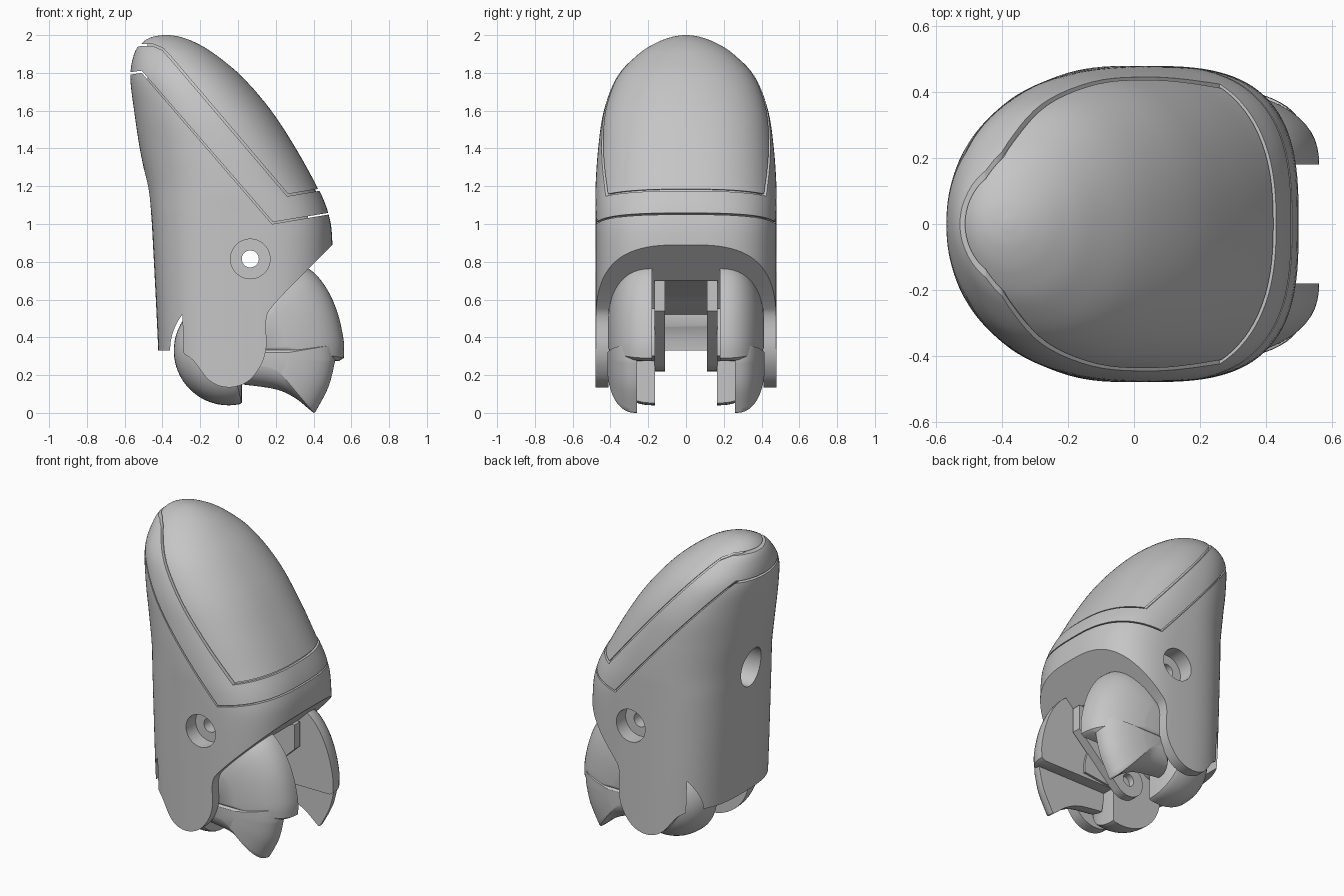
import bpy, bmesh, math
from mathutils import Vector

if "Cube" in bpy.data.objects:
    bpy.data.objects.remove(bpy.data.objects["Cube"])

GREY = (0.56, 0.56, 0.56, 1)
mat = bpy.data.materials.new("plain grey")
mat.use_nodes = True
mat.diffuse_color = GREY
mat.node_tree.nodes["Principled BSDF"].inputs["Base Color"].default_value = GREY
mat.node_tree.nodes["Principled BSDF"].inputs["Roughness"].default_value = 0.6


def smooth_path(points, steps=5):
    """Catmull-Rom through points of any dimension."""
    out = []
    for i in range(len(points) - 1):
        p0, p1 = points[max(i - 1, 0)], points[i]
        p2, p3 = points[i + 1], points[min(i + 2, len(points) - 1)]
        for s in range(steps):
            t = s / steps
            out.append(tuple(
                0.5 * (2 * b + (c - a) * t + (2 * a - 5 * b + 4 * c - d) * t * t
                       + (3 * b - a - 3 * c + d) * t ** 3)
                for a, b, c, d in zip(p0, p1, p2, p3)))
    return out + [tuple(points[-1])]


def skin(name, rings):
    """Closed solid through a list of equal-length rings."""
    bm = bmesh.new()
    loops = [[bm.verts.new(p) for p in r] for r in rings]
    n = len(loops[0])
    for a, b in zip(loops, loops[1:]):
        for i in range(n):
            j = (i + 1) % n
            bm.faces.new((a[i], a[j], b[j], b[i]))
    bm.faces.new(loops[0])
    bm.faces.new(loops[-1])
    bmesh.ops.recalc_face_normals(bm, faces=bm.faces)
    me = bpy.data.meshes.new(name)
    bm.to_mesh(me)
    bm.free()
    ob = bpy.data.objects.new(name, me)
    bpy.context.collection.objects.link(ob)
    me.materials.append(mat)
    return ob


def extrude(name, profile, y0, y1):
    """Side profile (x, z) extruded along y."""
    return skin(name, [[(x, y, z) for x, z in profile] for y in (y0, y1)])


def dome(name, profile, centre, y0, y1, side):
    """Side profile that shrinks toward its centre in a rounded way as y grows."""
    rings = []
    for k in range(15):
        t = 0.97 * math.sin(k / 14 * math.pi / 2)
        f = (1 - t ** 2.4) ** (1 / 2.4)
        y = side * (y0 + (y1 - y0) * t)
        rings.append([(centre[0] + (x - centre[0]) * f, y,
                       centre[1] + (z - centre[1]) * f) for x, z in profile])
    return skin(name, rings)


def circle(x, z, r, rz=None, n=48):
    return [(x + r * math.cos(2 * math.pi * i / n),
             z + (rz or r) * math.sin(2 * math.pi * i / n)) for i in range(n)]


def boolean(ob, cutter, op="DIFFERENCE"):
    """Apply a boolean and throw the cutter away."""
    mod = ob.modifiers.new("cut", "BOOLEAN")
    mod.operation, mod.solver, mod.object = op, "EXACT", cutter
    bpy.context.view_layer.update()
    dg = bpy.context.evaluated_depsgraph_get()
    me = bpy.data.meshes.new_from_object(ob.evaluated_get(dg))
    ob.modifiers.clear()
    ob.data = me
    bpy.data.objects.remove(cutter)


def finish(ob, angle=32):
    bpy.ops.object.select_all(action="DESELECT")
    ob.select_set(True)
    bpy.context.view_layer.objects.active = ob
    bpy.ops.object.shade_smooth_by_angle(angle=math.radians(angle))


# Outer fingertip form: z, back x, front x, half width, back and front squareness
FORM = [(0.05, -0.41, 0.50, 0.48, 2.9, 3), (0.5, -0.43, 0.50, 0.48, 2.9, 3),
        (0.89, -0.45, 0.50, 0.48, 2.8, 3), (1.05, -0.46, 0.48, 0.48, 2.7, 2.8),
        (1.2, -0.48, 0.42, 0.479, 2.4, 2.45), (1.4, -0.52, 0.31, 0.465, 2.15, 2.35),
        (1.6, -0.55, 0.18, 0.435, 2.1, 2.25), (1.78, -0.57, 0.025, 0.365, 2.1, 2.15),
        (1.9, -0.55, -0.12, 0.255, 2, 2.1), (1.96, -0.51, -0.22, 0.16, 2, 2),
        (1.99, -0.46, -0.30, 0.08, 2, 2), (2.0, -0.40, -0.36, 0.02, 2, 2)]


def fingertip(name, inset=0.0):
    rings = []
    for z, x0, x1, w, nb, nf in smooth_path(FORM):
        ring, n = [], 112
        for i in range(n):
            a = 2 * math.pi * i / n
            c, s = math.cos(a), math.sin(a)
            e = 2 / (nf if c > 0 else nb)
            hx, hy = max((x1 - x0) / 2 - inset, .004), max(w - inset, .004)
            ring.append(((x0 + x1) / 2 + hx * math.copysign(abs(c) ** e, c),
                         hy * math.copysign(abs(s) ** e, s), z))
        rings.append(ring)
    return skin(name, rings)


def section(name, profile, inset=0.0):
    ob = fingertip(name, inset)
    boolean(ob, extrude("region", profile, -0.7, 0.7), "INTERSECT")
    return ob


# Lower housing with its two side ears
EAR = smooth_path([(0.38, 0.77), (0.2, 0.585), (0.15, 0.5), (0.15, 0.35), (0.12, 0.25),
                   (0.05, 0.165), (-0.05, 0.135), (-0.15, 0.17), (-0.24, 0.28), (-0.32, 0.33)])
housing = section("housing", [(0.6, 0.99)] + EAR + [
    (-0.7, 0.33), (-0.7, 1.77), (-0.51, 1.80), (0.18, 1.0), (0.6, 1.07)])
PIVOT = (-0.05, 0.33)
boolean(housing, extrude("cutter", circle(*PIVOT, 0.31), -0.41, 0.41))
boolean(housing, extrude("cutter", [(-0.33, 0.2), (-0.33, 0.52), (0.0, 0.7), (0.33, 0.7),
                                    (0.5, 0.6), (0.4, 0.2)], -0.16, 0.16))

# Pin hole with a wide recess at each side
PIN = (0.065, 0.815)
boolean(housing, extrude("cutter", circle(*PIN, 0.045), -0.6, 0.6))
for side in (-1, 1):
    boolean(housing, extrude("cutter", circle(*PIN, 0.105), side * 0.38, side * 0.6))
# Round socket in the back wall
boolean(housing, skin("cutter", [[(x, y, z) for y, z in circle(0, 1.16, 0.1, 0.13)]
                                 for x in (-0.7, -0.28)]))
finish(housing)

# Cap band and pad, parted by fine seams over a hidden core
cap = section("cap_band", [(-0.7, 1.785), (-0.51, 1.812), (0.185, 1.01), (0.7, 1.096),
                           (0.7, 1.22), (0.26, 1.147), (-0.36, 1.875), (-0.40, 1.92),
                           (-0.45, 1.942), (-0.51, 1.942), (-0.7, 1.92)])
finish(cap)
pad = section("finger_pad", [(0.7, 1.231), (0.265, 1.159), (-0.351, 1.883), (-0.395, 1.93),
                             (-0.45, 1.953), (-0.51, 1.953), (-0.7, 1.931), (-0.7, 2.1),
                             (0.7, 2.1)], 0.004)
finish(pad)
core = section("seam_core", [(-0.48, 1.7), (0.15, 0.98), (0.37, 1.03), (0.37, 1.1), (0.5, 1.12),
                             (0.5, 1.25), (0.33, 1.25), (-0.3, 1.93), (-0.48, 1.96)], 0.02)
finish(core)

# Knuckle parts, mirrored on both sides
FIN = [(0.05, 0.6), (0.2, 0.775)] + smooth_path(
    [(0.33, 0.79), (0.41, 0.735), (0.48, 0.64), (0.53, 0.52), (0.56, 0.38), (0.56, 0.29)]) + [
    (0.535, 0.275), (0.2, 0.275), (0.02, 0.275)]
TIP = [(0.51, 0.36)] + smooth_path([(0.515, 0.28), (0.48, 0.14), (0.41, 0.005)]) + smooth_path(
    [(0.40, 0.0), (0.37, 0.025), (0.3, 0.08), (0.2, 0.125), (0.03, 0.15)]) + [(0.0, 0.36)]
LOBE = [(min(x, 0.02) if z < 0.3 else x, z) for x, z in circle(*PIVOT, 0.29, n=64)]
a, b = Vector(PIVOT), Vector((0.23, 0.59))
BAR = [tuple(a + Vector((math.cos(t), math.sin(t))) * 0.11) for t in
       [math.radians(135 + 180 * k / 16) for k in range(17)]] + [
       (b.x + 0.1, b.y - 0.05), (b.x + 0.1, b.y + 0.11), (b.x - 0.02, b.y + 0.11)]
for side, label in ((1, "left"), (-1, "right")):
    finish(dome("knuckle_fin_" + label, FIN, (0.1, 0.38), 0.18, 0.42, side))
    finish(dome("knuckle_tip_" + label, TIP, (0.15, 0.3), 0.26, 0.42, side))
    finish(dome("knuckle_lobe_" + label, LOBE, PIVOT, 0.165, 0.415, side))
    bar = extrude("hinge_bar_" + label, BAR, side * 0.11, side * 0.168)
    for x, z in (PIVOT, (0.17, 0.53)):
        boolean(bar, extrude("cutter", circle(x, z, 0.04, n=32), side * 0.1, side * 0.15))
    finish(bar)
